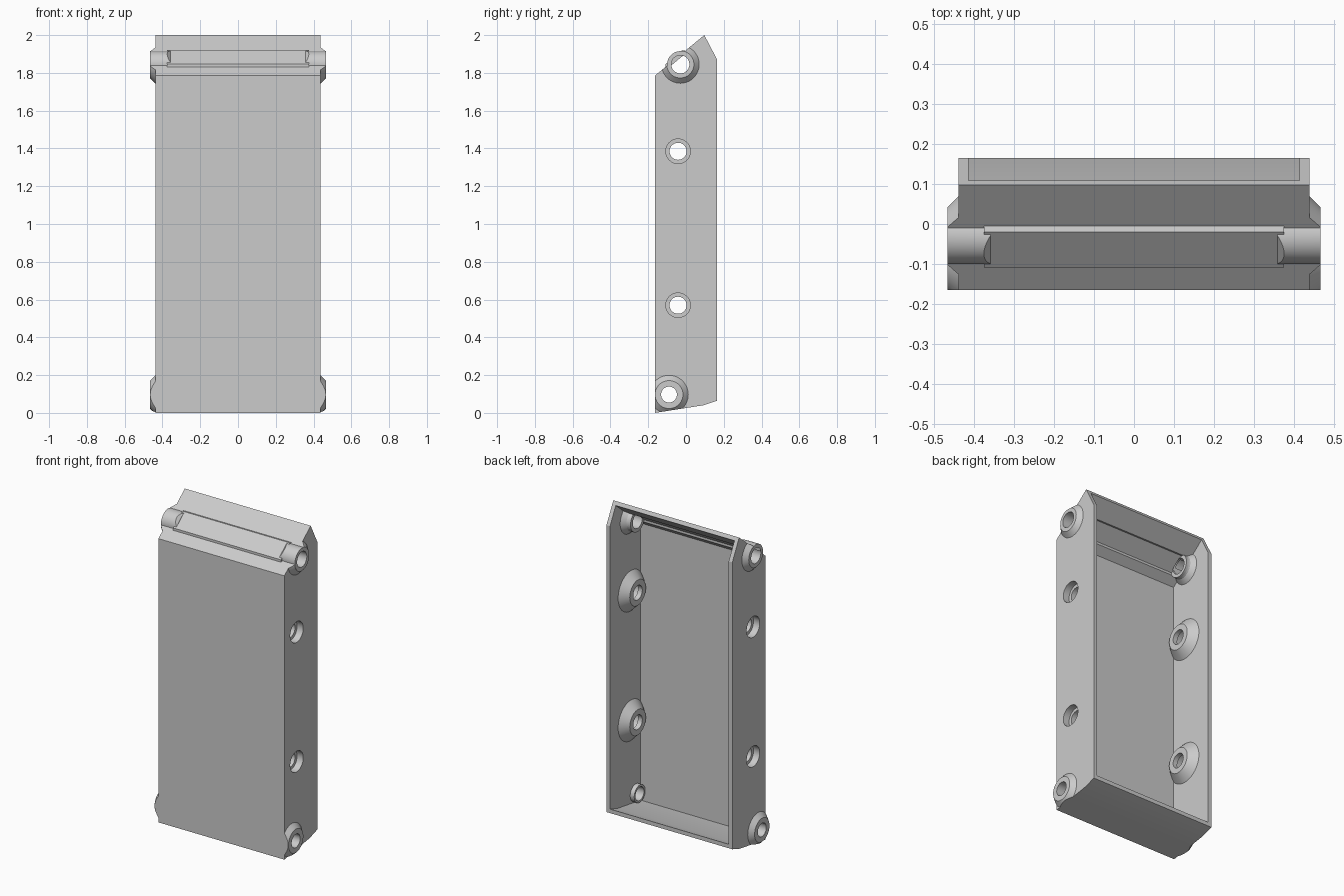
import bpy, bmesh, math
from mathutils import Vector

cube = bpy.data.objects.get("Cube")
if cube:
    bpy.data.objects.remove(cube)

HALF, WALL = 0.438, 0.025
UP = Vector((0, -0.637, 0.771))          # normal of the sloped top

grey = bpy.data.materials.new("plain grey")
grey.use_nodes = True
colour = (0.6, 0.6, 0.6, 1)
grey.diffuse_color = colour
grey.node_tree.nodes["Principled BSDF"].inputs["Base Color"].default_value = colour


def finish(bm, name):
    bmesh.ops.recalc_face_normals(bm, faces=bm.faces)
    mesh = bpy.data.meshes.new(name)
    bm.to_mesh(mesh)
    bm.free()
    mesh.materials.append(grey)
    obj = bpy.data.objects.new(name, mesh)
    bpy.context.collection.objects.link(obj)
    return obj


def prism(name, profile, half):
    """Extrude a (y, z) profile along x."""
    bm = bmesh.new()
    face = bm.faces.new([bm.verts.new((-half, y, z)) for y, z in profile])
    new = bmesh.ops.extrude_face_region(bm, geom=[face])["geom"]
    bmesh.ops.translate(bm, vec=(2 * half, 0, 0),
                        verts=[v for v in new if isinstance(v, bmesh.types.BMVert)])
    return finish(bm, name)


def lathe(name, side, centre, steps, cut=None, n=48):
    """Stack of rings (x, radius) around an axis along x, on one side."""
    bm = bmesh.new()
    rings = []
    for x, r in steps:
        rings.append([bm.verts.new((x, centre[0] + r * math.cos(a * math.tau / n),
                                    centre[1] + r * math.sin(a * math.tau / n)))
                      for a in range(n)])
    for a, b in zip(rings, rings[1:]):
        for i in range(n):
            j = (i + 1) % n
            bm.faces.new((a[i], a[j], b[j], b[i]))
    bm.faces.new(rings[0])
    bm.faces.new(rings[-1])
    if cut:
        geom = bm.verts[:] + bm.edges[:] + bm.faces[:]
        res = bmesh.ops.bisect_plane(bm, geom=geom, plane_co=cut[0], plane_no=cut[1],
                                     clear_outer=True)
        edges = [e for e in res["geom_cut"] if isinstance(e, bmesh.types.BMEdge)]
        bmesh.ops.contextual_create(bm, geom=edges)
    for v in bm.verts:
        v.co.x *= side
    return finish(bm, name)


def combine(target, tool, operation, keep=False):
    mod = target.modifiers.new("bool", 'BOOLEAN')
    mod.operation, mod.solver, mod.object = operation, 'EXACT', tool
    bpy.context.view_layer.objects.active = target
    bpy.ops.object.modifier_apply(modifier=mod.name)
    if not keep:
        bpy.data.objects.remove(tool)


# Outer body with sloped top and bottom
outline = [(-0.165, 0), (0.09, 0.04), (0.165, 0.065), (0.165, 1.87),
           (0.097, 2.0), (-0.165, 1.785)]
shell = prism("case_shell", outline, HALF)
clip = prism("boss_clip", outline, 1)
clip.hide_render = True

# Raised strip across the sloped top
strip = [(-0.108, 1.832), (-0.108, 1.847), (-0.02, 1.92), (-0.005, 1.917), (-0.03, 1.88)]
combine(shell, prism("top_strip", strip, 0.375), 'UNION')

# Hollow interior, open at the back, with a channel under the strip
cavity = [(-0.14, 0.03), (0.09, 0.066), (0.165, 0.09), (0.3, 0.133),
          (0.3, 2.136), (-0.14, 1.773)]
combine(shell, prism("cavity", cavity, HALF - WALL), 'DIFFERENCE')
drop = UP * -WALL
channel = [(y + drop.y, z + drop.z) for y, z in strip[:4]] + [(0.0, 1.86), (-0.07, 1.8)]
combine(shell, prism("channel", channel, 0.37), 'DIFFERENCE')

TOP, LOW = (-0.03, 1.845), (-0.09, 0.097)
MIDS = [(-0.042, 1.385), (-0.042, 0.57)]
crest = Vector((0.375, *TOP)) + UP * 0.07

for side in (-1, 1):
    # Conical bosses, trimmed to the body outline
    bosses = [(TOP, [(0.365, 0.068), (0.385, 0.072), (0.42, 0.1), (HALF, 0.1), (0.466, 0.072)]),
              (LOW, [(0.385, 0.055), (0.42, 0.055), (0.425, 0.102), (HALF, 0.102), (0.466, 0.074)])]
    bosses += [(c, [(0.365, 0.08), (0.414, 0.128), (0.425, 0.128)]) for c in MIDS]
    for centre, steps in bosses:
        boss = lathe("boss", side, centre, steps)
        combine(boss, clip, 'INTERSECT', keep=True)
        combine(shell, boss, 'UNION')

    # Top pivot tube with a slanted inner end
    tube = lathe("pivot_tube", side, TOP, [(0.358, 0.07), (0.4661, 0.07)],
                 cut=(crest, Vector((-1, 0, 0)) + UP))
    combine(shell, tube, 'UNION')

    # Through holes, the middle ones counterbored from outside
    holes = [(TOP, [(0.352, 0.048), (0.5, 0.048)]), (LOW, [(0.3, 0.042), (0.5, 0.042)])]
    holes += [(c, [(0.3, 0.045), (0.395, 0.045), (0.3951, 0.065), (0.5, 0.065)]) for c in MIDS]
    for centre, steps in holes:
        combine(shell, lathe("hole", side, centre, steps), 'DIFFERENCE')

bpy.data.objects.remove(clip)

# Smooth round parts, keep edges sharp
bpy.ops.object.select_all(action='DESELECT')
shell.select_set(True)
bpy.context.view_layer.objects.active = shell
bpy.ops.object.shade_smooth_by_angle(angle=math.radians(25))
